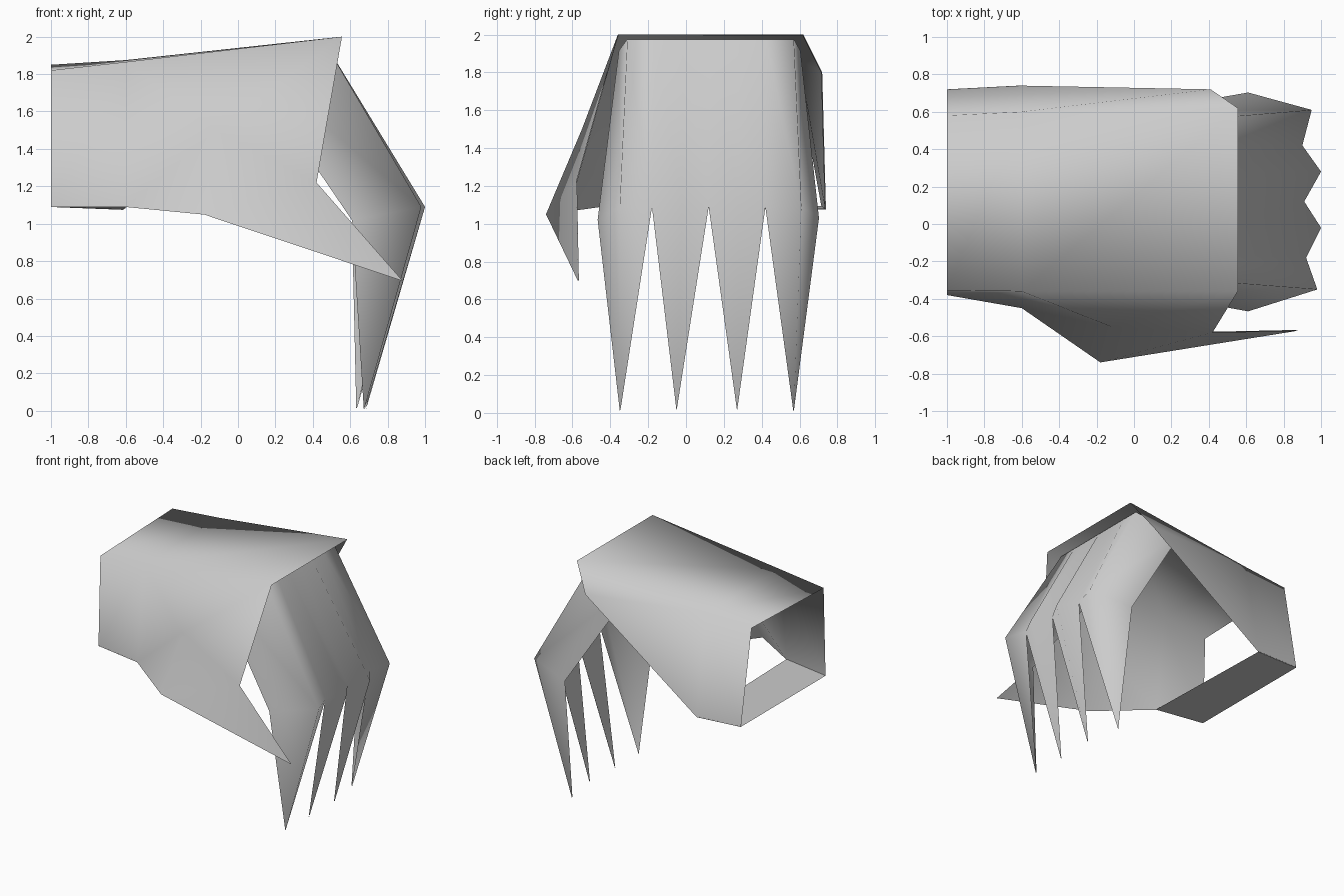
import bpy
import bmesh
from mathutils import Vector

default_cube = bpy.data.objects.get("Cube")
if default_cube:
    bpy.data.objects.remove(default_cube, do_unlink=True)

grey = bpy.data.materials.new("plain_grey")
grey.use_nodes = True
grey.diffuse_color = (0.6, 0.6, 0.6, 1)
grey.node_tree.nodes["Principled BSDF"].inputs["Base Color"].default_value = grey.diffuse_color


def make_shell(name, points, faces, outward):
    """Thin smooth two-layer sheet; faces list point names, the first face looks outward."""
    bm = bmesh.new()
    verts = {key: bm.verts.new(co) for key, co in points.items()}
    made = [bm.faces.new([verts[key] for key in face]) for face in faces]
    bmesh.ops.recalc_face_normals(bm, faces=bm.faces)
    bm.normal_update()
    if made[0].normal.dot(Vector(outward)) < 0:
        bmesh.ops.reverse_faces(bm, faces=bm.faces)
    for face in bm.faces:
        face.smooth = True
    mesh = bpy.data.meshes.new(name)
    bm.to_mesh(mesh)
    bm.free()
    mesh.materials.append(grey)
    obj = bpy.data.objects.new(name, mesh)
    bpy.context.collection.objects.link(obj)
    lining = obj.modifiers.new("lining", "SOLIDIFY")
    lining.thickness = 0.004
    lining.offset = -1
    lining.use_rim = False
    return obj


# Hand: wrist cuff, back of the hand, open side and thumb
hand = {
    "wrist_front_low": (-1, -0.38, 1.09), "wrist_front_top": (-1, -0.355, 1.82),
    "wrist_back_top": (-1, 0.58, 1.85), "wrist_back_low": (-1, 0.72, 1.09),
    "palm_front_low": (-0.6, -0.45, 1.09), "palm_front_top": (-0.6, -0.36, 1.865),
    "palm_back_top": (-0.6, 0.6, 1.875), "palm_back_low": (-0.615, 0.74, 1.075),
    "knuckle_front": (0.555, -0.36, 2.0), "knuckle_back": (0.555, 0.62, 2.0),
    "back_corner": (0.41, 0.72, 1.8),
    "thumb_root": (-0.18, -0.74, 1.05), "thumb_tip": (0.88, -0.57, 0.695),
    "thumb_crook": (0.42, -0.58, 1.22), "thumb_base": (-0.12, -0.55, 1.5),
}
hand_faces = [
    ("palm_front_top", "knuckle_front", "knuckle_back", "palm_back_top"),
    ("wrist_front_top", "palm_front_top", "palm_back_top", "wrist_back_top"),
    ("wrist_front_low", "palm_front_low", "palm_front_top", "wrist_front_top"),
    ("wrist_back_low", "wrist_back_top", "palm_back_top", "palm_back_low"),
    ("palm_back_top", "knuckle_back", "back_corner"),
    ("palm_back_top", "back_corner", "palm_back_low"),
    ("palm_front_low", "thumb_base", "palm_front_top"),
    ("palm_front_low", "thumb_root", "thumb_base"),
    ("thumb_root", "thumb_crook", "thumb_base"),
    ("thumb_base", "thumb_crook", "knuckle_front"),
    ("palm_front_top", "thumb_base", "knuckle_front"),
    ("thumb_root", "thumb_tip", "thumb_crook"),
]
make_shell("hand", hand, hand_faces, (0, 0, 1))

# Strap under the wrist
strap_keys = ("wrist_front_low", "wrist_back_low", "palm_back_low", "palm_front_low")
make_shell("wrist_strap", {key: hand[key] for key in strap_keys}, [strap_keys], (0, 0, -1))

# Fingers: a bent plate whose lower edge alternates finger middles and gaps
bend_y = (-0.35, -0.18, -0.02, 0.12, 0.28, 0.42, 0.61)
bend_x = (0.98, 0.92, 1.0, 0.91, 1.0, 0.9, 0.95)
tips = ((0.675, -0.35), (0.68, -0.05), (0.685, 0.27), (0.635, 0.57))
last = len(bend_y) - 1
fingers = {}
for i, (x, y) in enumerate(zip(bend_x, bend_y)):
    fingers["knuckle", i] = Vector((0.46, -0.31, 1.975)).lerp(Vector((0.46, 0.57, 1.975)), i / last)
    fingers["bend", i] = (x, y, 1.09)
for i, (x, y) in enumerate(tips):
    fingers["tip", 2 * i] = (x, y, 0.01)
# Folded-back flaps at both outer fingers
fingers["base", 0] = (0, -0.355, 1.915)
fingers["base", last] = (0.05, 0.605, 1.915)
fingers["side", 0] = (0.61, -0.467, 1.02)
fingers["side", last] = (0.61, 0.703, 1.03)

finger_faces = []
for i in range(last):
    finger_faces.append((("knuckle", i), ("bend", i), ("bend", i + 1), ("knuckle", i + 1)))
for i in range(0, last + 1, 2):
    for step in (-1, 1):
        gap = ("bend", i + step) if 0 <= i + step <= last else ("side", i)
        finger_faces.append((("bend", i), gap, ("tip", i)))
for i in (0, last):
    finger_faces.append((("base", i), ("knuckle", i), ("bend", i)))
    finger_faces.append((("base", i), ("bend", i), ("side", i)))
make_shell("fingers", fingers, finger_faces, (1, 0, 0))
